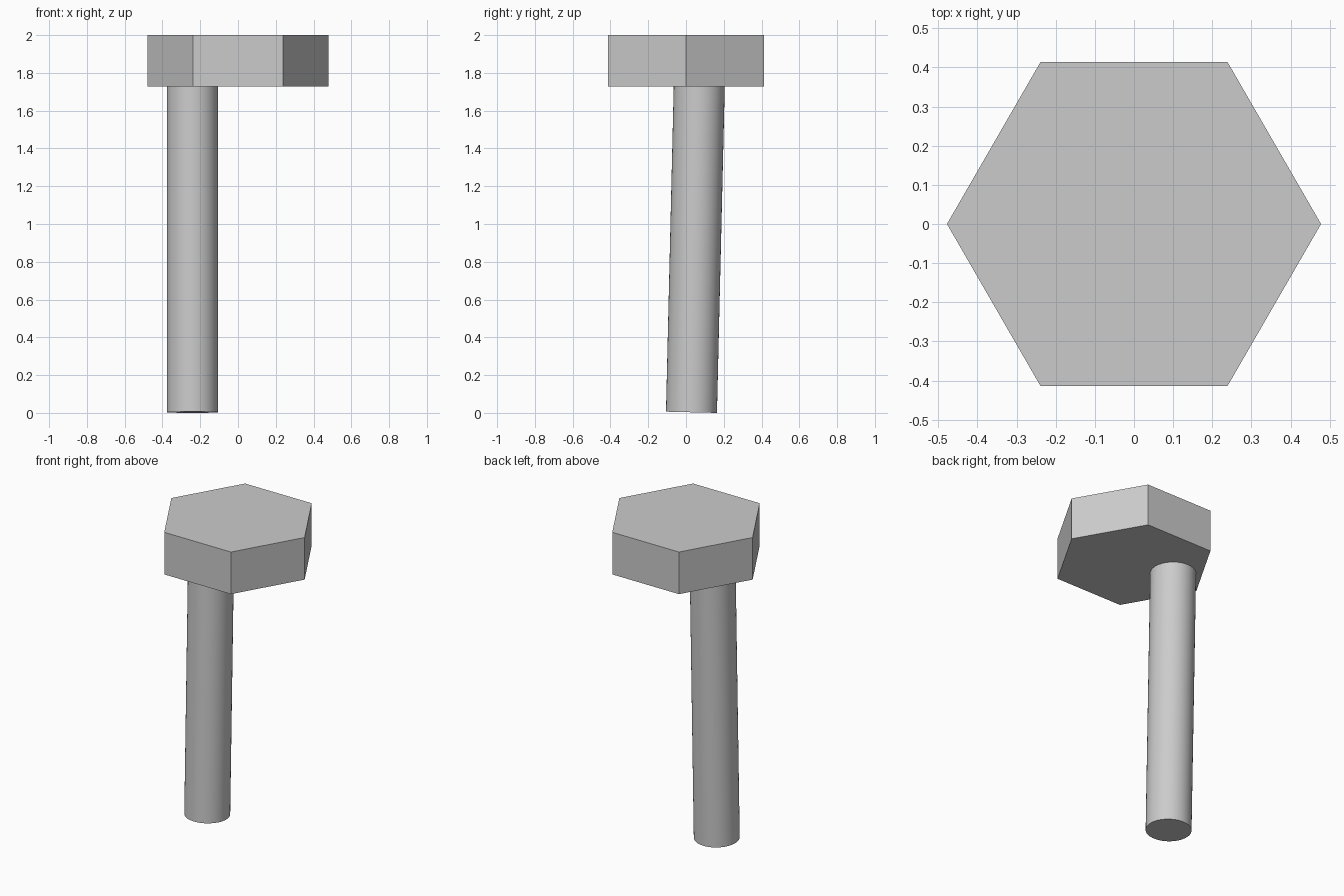
import bpy
from math import radians
from mathutils import Vector, Matrix

if "Cube" in bpy.data.objects:
    bpy.data.objects.remove(bpy.data.objects["Cube"])

HEAD_R, HEAD_BOTTOM, HEAD_TOP = 0.478, 1.727, 2.0
SHAFT_R, SHAFT_LEN, TILT = 0.135, 1.735, radians(-1.365)


def prism(name, sides, radius, depth, location, rotation=(0, 0, 0)):
    bpy.ops.mesh.primitive_cylinder_add(vertices=sides, radius=radius, depth=depth,
                                        location=location, rotation=rotation)
    obj = bpy.context.object
    obj.name = name
    return obj


# Hexagonal head, corners pointing along x
prism("hex_head", 6, HEAD_R, HEAD_TOP - HEAD_BOTTOM,
      (0, 0, (HEAD_TOP + HEAD_BOTTOM) / 2), (0, 0, radians(30)))

# Off-centre round shaft, leaning slightly to the back
axis = Matrix.Rotation(TILT, 3, 'X') @ Vector((0, 0, 1))
foot = Vector((-0.241, 0.029, SHAFT_R * axis.y))
prism("shaft", 64, SHAFT_R, SHAFT_LEN, foot + axis * SHAFT_LEN / 2, (TILT, 0, 0))
bpy.ops.object.shade_smooth_by_angle(angle=radians(30))
